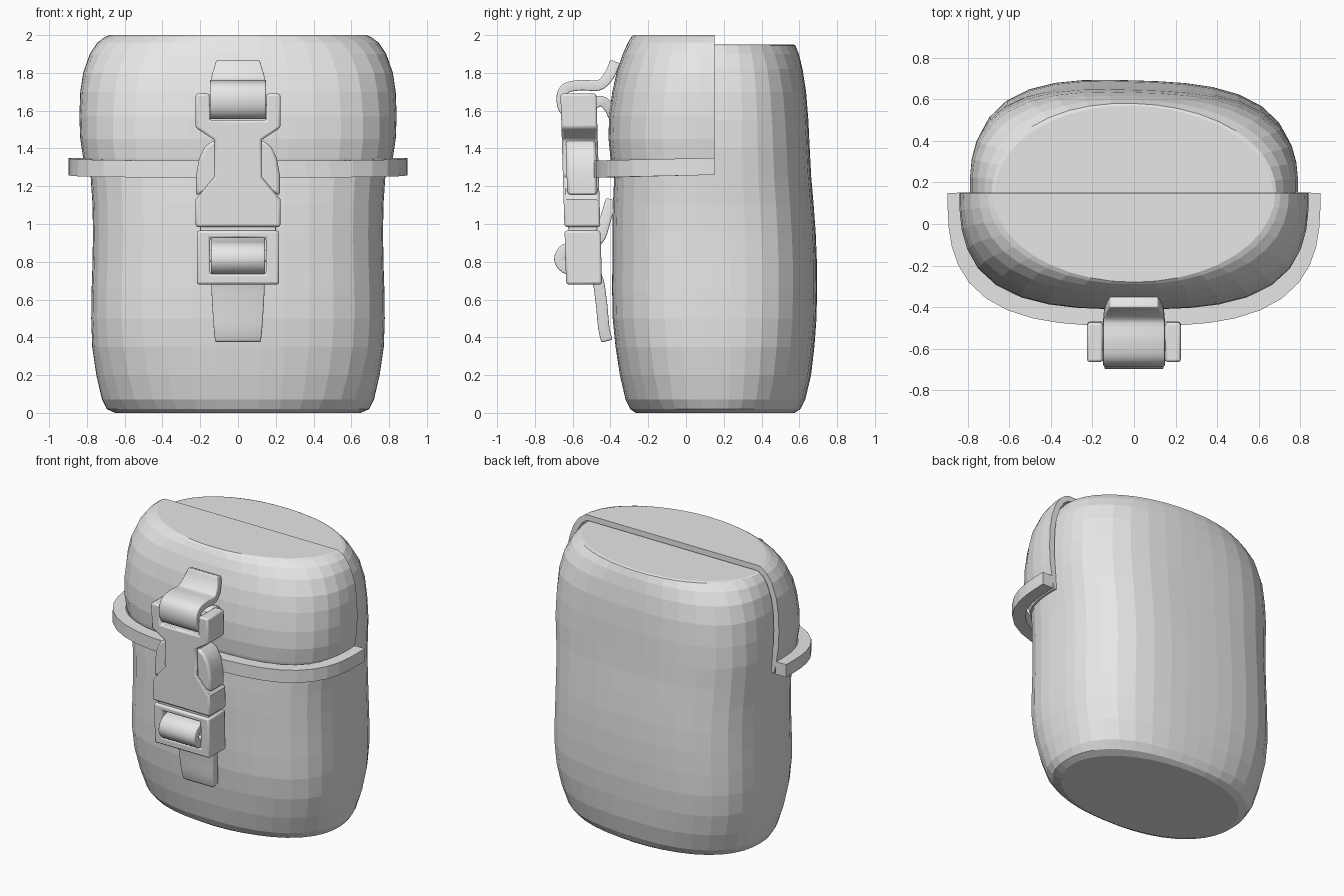
import bpy, bmesh, math
from mathutils import Vector

if "Cube" in bpy.data.objects:
    bpy.data.objects.remove(bpy.data.objects["Cube"])

grey = bpy.data.materials.new("plain_grey")
grey.diffuse_color = (0.8, 0.8, 0.8, 1)
grey.use_nodes = True
grey.node_tree.nodes["Principled BSDF"].inputs["Base Color"].default_value = grey.diffuse_color


def finish(bm, name, smooth=False):
    me = bpy.data.meshes.new(name)
    bm.to_mesh(me)
    bm.free()
    ob = bpy.data.objects.new(name, me)
    bpy.context.collection.objects.link(ob)
    me.materials.append(grey)
    if smooth:
        bpy.ops.object.select_all(action='DESELECT')
        bpy.context.view_layer.objects.active = ob
        ob.select_set(True)
        bpy.ops.object.shade_smooth_by_angle(angle=math.radians(35))
    return ob


def add_bevel(ob, width, segments=2):
    b = ob.modifiers.new("bevel", 'BEVEL')
    b.width, b.segments = width, segments
    b.limit_method = 'ANGLE'
    b.angle_limit = math.radians(40)


def spline(pts, steps):
    """Catmull-Rom through tuples of any length."""
    out = []
    for i in range(len(pts) - 1):
        p = [pts[max(0, min(len(pts) - 1, i + k))] for k in (-1, 0, 1, 2)]
        for s in range(steps):
            t = s / steps
            out.append([0.5 * (2 * b + (c - a) * t + (2 * a - 5 * b + 4 * c - d) * t * t
                               + (3 * b - a - 3 * c + d) * t ** 3) for a, b, c, d in zip(*p)])
    out.append(list(pts[-1]))
    return out


def loft(rows, segs, half, tilt=0.0):
    """Stack superellipse rings; row = z, x radius, y radius, y centre, exponent."""
    bm = bmesh.new()
    count = segs + 1 if half else segs
    rings = []
    for z, rx, ry, yc, n in rows:
        ring = []
        for i in range(count):
            a = math.pi + math.pi * i / segs if half else 2 * math.pi * i / segs
            c, s = math.cos(a), math.sin(a)
            r = (abs(c) ** n + abs(s) ** n) ** (-1 / n)
            x, y = rx * r * c, ry * r * s
            y -= 0.03 * x * max(0, s)
            ring.append(bm.verts.new((x, y + yc, z + tilt * y)))
        rings.append(ring)
    for lo, hi in zip(rings, rings[1:]):
        for i in range(segs):
            k = (i + 1) % count
            bm.faces.new((lo[i], lo[k], hi[k], hi[i]))
    return bm, rings


# Pouch body
body_rows = [(0, .65, .42, .155, 2.1), (.02, .695, .45, .155, 2.3), (.07, .72, .475, .155, 2.5),
             (.2, .75, .505, .155, 2.7), (.35, .772, .525, .152, 2.9), (.5, .777, .538, .15, 3),
             (.65, .775, .541, .15, 3), (.8, .77, .54, .15, 3), (.95, .768, .537, .147, 3),
             (1.1, .77, .53, .143, 3), (1.25, .78, .52, .14, 3), (1.4, .79, .512, .14, 3),
             (1.55, .79, .502, .143, 2.9), (1.7, .78, .488, .145, 2.8), (1.82, .755, .47, .145, 2.6),
             (1.9, .72, .452, .145, 2.3), (1.945, .685, .435, .145, 2.1), (1.95, .67, .425, .145, 2)]
bm, rings = loft(body_rows, 40, False)
bm.faces.new(rings[-1])
bm.faces.new(rings[0][::-1])
finish(bm, "pouch_body")

# Lid covering the front half
lid_rows = [(1.26, .80, .53, .15, 3), (1.35, .82, .55, .15, 3), (1.45, .835, .56, .15, 3),
            (1.57, .84, .558, .15, 2.9), (1.7, .835, .54, .15, 2.8), (1.8, .82, .518, .15, 2.7),
            (1.9, .785, .485, .15, 2.5), (1.96, .745, .458, .15, 2.3), (1.99, .705, .44, .15, 2.1),
            (2.0, .68, .43, .15, 2)]
bm, rings = loft(lid_rows, 20, True)
bm.faces.new(rings[-1])
lid = finish(bm, "lid")
s = lid.modifiers.new("thickness", 'SOLIDIFY')
s.thickness, s.offset = 0.04, -1

# Raised rim around the lid edge
bm, rings = loft([(1.26, .897, .64, .15, 3), (1.35, .897, .64, .15, 3)], 24, True, 0.022)
rim = finish(bm, "lid_rim")
s = rim.modifiers.new("thickness", 'SOLIDIFY')
s.thickness, s.offset = 0.085, -1


def plate(name, outline, y0, y1, bevel=0.012):
    """Mirrored prism from a half outline in x-z, leaning slightly forward at the top."""
    bm = bmesh.new()
    f, b = [[bm.verts.new((x, y - 0.03 * (z - 1.2), z)) for x, z in outline] for y in (y0, y1)]
    bm.faces.new(f)
    bm.faces.new(b[::-1])
    for i in range(len(f)):
        k = (i + 1) % len(f)
        if outline[i][0] or outline[k][0]:
            bm.faces.new((f[k], f[i], b[i], b[k]))
    bmesh.ops.recalc_face_normals(bm, faces=bm.faces)
    ob = finish(bm, name, True)
    ob.modifiers.new("mirror", 'MIRROR')
    add_bevel(ob, bevel)
    return ob


# Buckle: upper half, side release arms, lower frame and bars
plate("buckle_upper", [(0, 1.55), (.15, 1.55), (.15, 1.69), (.225, 1.69), (.225, 1.51), (.125, 1.445),
                       (.125, 1.25), (.225, 1.13), (.225, .985), (0, .985)], -.65, -.46)
plate("buckle_release_arms", [(.11, 1.44), (.135, 1.44), (.175, 1.41), (.205, 1.35), (.222, 1.26),
                              (.222, 1.15), (.11, 1.2)], -.63, -.47, 0.015)
plate("buckle_joint", [(0, 1.02), (.2, 1.02), (.2, .93), (0, .93)], -.63, -.48, 0.005)
plate("buckle_lower", [(0, .965), (.218, .965), (.218, .68), (0, .68), (0, .735), (.148, .735),
                       (.148, .925), (0, .925)], -.65, -.46)
for name, z in (("upper_bar", 1.655), ("lower_bar", .83)):
    plate(name, [(0, z + .03), (.16, z + .03), (.16, z - .03), (0, z - .03)], -.6, -.54)


def strap(name, path, thickness):
    """Ribbon along y, z points with a half width at each."""
    bm = bmesh.new()
    pairs = [[bm.verts.new((sx * w, y, z)) for sx in (-1, 1)] for y, z, w in spline(path, 5)]
    for a, b in zip(pairs, pairs[1:]):
        bm.faces.new((a[0], a[1], b[1], b[0]))
    ob = finish(bm, name, True)
    s = ob.modifiers.new("thickness", 'SOLIDIFY')
    s.thickness, s.offset = thickness, 0
    add_bevel(ob, thickness * 0.35, 3)


# Webbing straps looped through the buckle
strap("upper_strap", [(-.375, 1.86, .115), (-.405, 1.79, .135), (-.46, 1.735, .147), (-.56, 1.735, .148),
                      (-.64, 1.715, .148), (-.658, 1.65, .148), (-.63, 1.59, .148), (-.55, 1.59, .148),
                      (-.46, 1.65, .148), (-.41, 1.62, .14), (-.385, 1.57, .13)], .055)
strap("lower_strap", [(-.418, .38, .12), (-.435, .45, .128), (-.45, .6, .138), (-.475, .72, .142),
                      (-.55, .77, .143), (-.63, .765, .143), (-.668, .81, .143), (-.64, .865, .143),
                      (-.55, .885, .143), (-.465, .92, .142), (-.425, 1.03, .135), (-.395, 1.13, .12)], .06)
